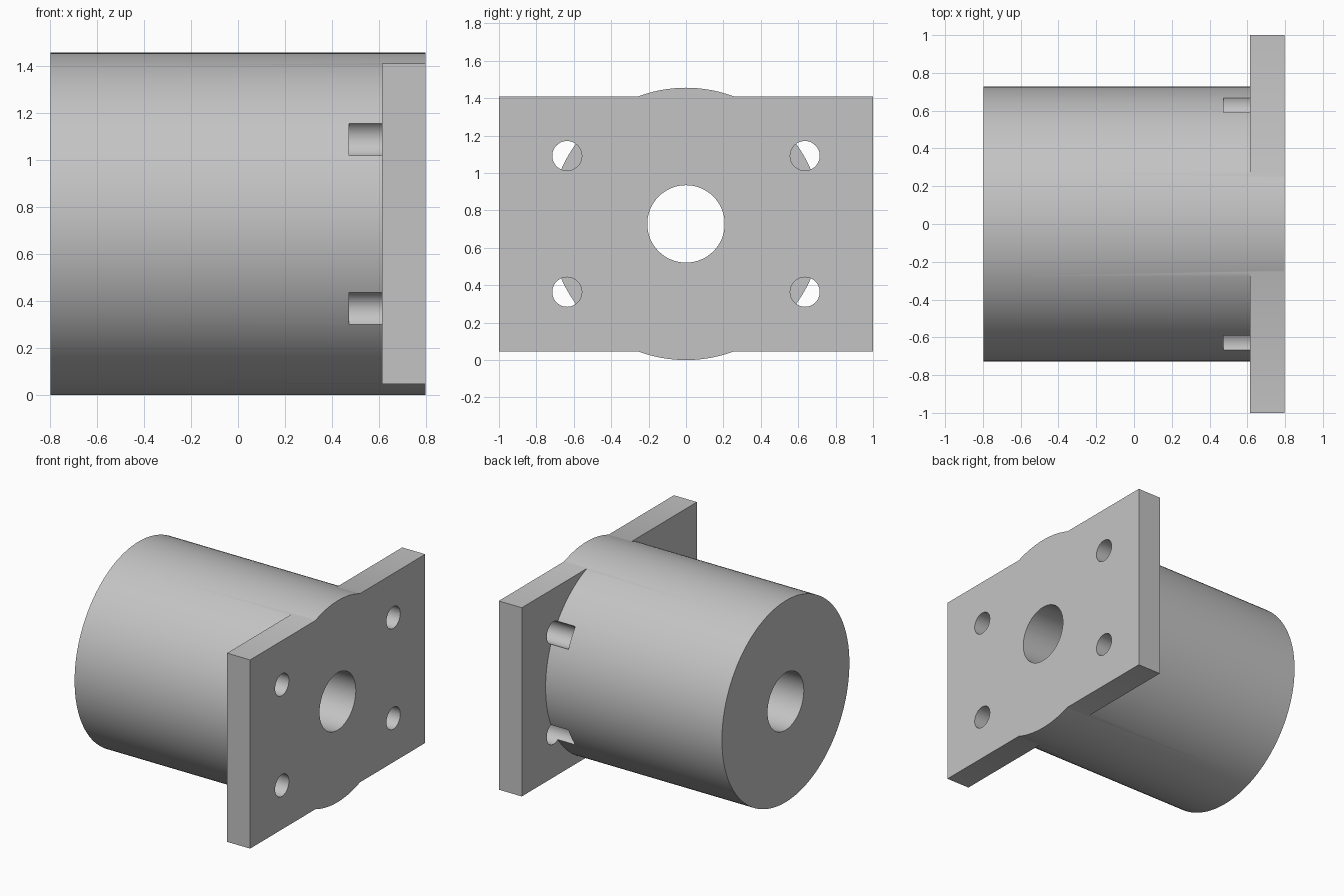
import bpy
import math

old = bpy.data.objects.get("Cube")
if old:
    bpy.data.objects.remove(old, do_unlink=True)

HALF = 0.797          # half length along x
RADIUS = 0.728        # barrel radius, also the axis height
FLANGE_X = 0.613      # inner face of the flange

grey = bpy.data.materials.new("plain grey")
grey.use_nodes = True
grey.diffuse_color = (0.55, 0.55, 0.55, 1)
grey.node_tree.nodes["Principled BSDF"].inputs["Base Color"].default_value = (0.55, 0.55, 0.55, 1)


def rod(name, radius, x0, x1, y=0.0, z=RADIUS, sides=64):
    """Cylinder lying along x."""
    bpy.ops.mesh.primitive_cylinder_add(
        vertices=sides, radius=radius, depth=x1 - x0,
        location=((x0 + x1) / 2, y, z), rotation=(0, math.pi / 2, 0))
    ob = bpy.context.object
    ob.name = name
    ob.data.materials.append(grey)
    return ob


def boolean(target, tool, operation):
    """Apply a boolean and remove the tool."""
    mod = target.modifiers.new(operation, "BOOLEAN")
    mod.operation = operation
    mod.solver = "EXACT"
    mod.object = tool
    bpy.ops.object.select_all(action="DESELECT")
    bpy.context.view_layer.objects.active = target
    target.select_set(True)
    bpy.ops.object.modifier_apply(modifier=mod.name)
    bpy.data.objects.remove(tool, do_unlink=True)


# Barrel
body = rod("flanged_nut_body", RADIUS, -HALF, HALF, sides=128)

# Rectangular flange, joined to the barrel; its outer face is flush with the end
bpy.ops.mesh.primitive_cube_add(size=1, location=((FLANGE_X + HALF) / 2, 0, RADIUS))
flange = bpy.context.object
flange.name = "flange"
flange.scale = (HALF - FLANGE_X, 2, 1.364)
bpy.ops.object.transform_apply(location=False, rotation=False, scale=True)
flange.data.materials.append(grey)
boolean(body, flange, "UNION")

# Central bore
boolean(body, rod("bore_cutter", 0.207, -1, 1), "DIFFERENCE")

# Four bolt holes, running on into the barrel as short notches
for y in (-0.636, 0.636):
    for dz in (-0.364, 0.364):
        cutter = rod("bolt_cutter", 0.079, 0.473, 1, y, RADIUS + dz, 48)
        boolean(body, cutter, "DIFFERENCE")

bpy.ops.object.select_all(action="DESELECT")
bpy.context.view_layer.objects.active = body
body.select_set(True)
bpy.ops.object.shade_smooth_by_angle(angle=math.radians(30))
